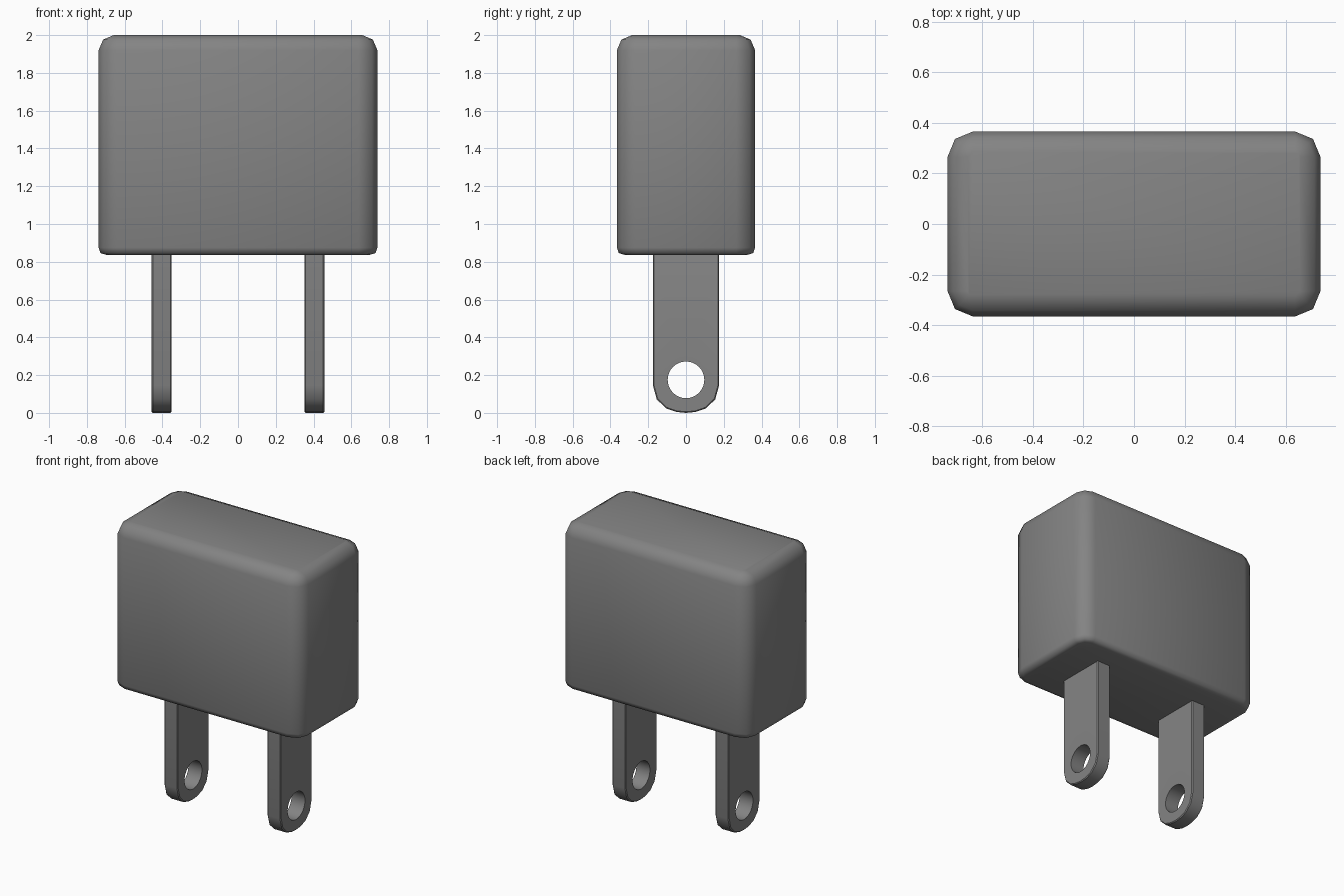
import bpy, bmesh, math

if "Cube" in bpy.data.objects:
    bpy.data.objects.remove(bpy.data.objects["Cube"])

# One flat grey for the whole model
grey = bpy.data.materials.new("mid grey")
grey.diffuse_color = (0.23, 0.23, 0.23, 1)
grey.use_nodes = True
grey.node_tree.nodes["Principled BSDF"].inputs["Base Color"].default_value = grey.diffuse_color


def finish(bm, name, angle):
    bmesh.ops.recalc_face_normals(bm, faces=bm.faces[:])
    me = bpy.data.meshes.new(name)
    bm.to_mesh(me)
    bm.free()
    me.materials.append(grey)
    ob = bpy.data.objects.new(name, me)
    bpy.context.collection.objects.link(ob)
    bpy.ops.object.select_all(action='DESELECT')
    ob.select_set(True)
    bpy.context.view_layer.objects.active = ob
    bpy.ops.object.shade_smooth_by_angle(angle=math.radians(angle))
    return ob


def add_ring(bm, pts):
    return [bm.verts.new(p) for p in pts]


def skin(bm, a, b):
    n = len(a)
    for i in range(n):
        j = (i + 1) % n
        bm.faces.new((a[i], a[j], b[j], b[i]))


def rounded_rect(hx, hy, r, z, seg=2):
    pts = []
    for k, (sx, sy) in enumerate(((1, 1), (-1, 1), (-1, -1), (1, -1))):
        for s in range(seg + 1):
            t = math.pi / 2 * (k + s / seg)
            pts.append((sx * (hx - r) + r * math.cos(t),
                        sy * (hy - r) + r * math.sin(t), z))
    return pts


# Housing: stacked rounded rectangles, small bevel below, larger one above
bm = bmesh.new()
profile = ((0.04, 0.837), (0.01, 0.846), (0.0, 0.875),
           (0.0, 1.92), (0.024, 1.976), (0.08, 2.0))
rings = [add_ring(bm, rounded_rect(0.738 - i, 0.366 - i, 0.1 - i, z))
         for i, z in profile]
for a, b in zip(rings, rings[1:]):
    skin(bm, a, b)
bm.faces.new(rings[0])
bm.faces.new(rings[-1])
finish(bm, "housing", 60)

# Prongs: round-ended blade with a through hole and a fine edge bevel
half = [(0.05, 0.005), (0.106, 0.024), (0.155, 0.072), (0.175, 0.145), (0.175, 0.86)]
outline = [(0, 0)] + half + [(-y, z) for y, z in reversed(half)]
HOLE_Z, HOLE_R, T, B = 0.175, 0.097, 0.053, 0.006


def prong(name, cx):
    bm = bmesh.new()

    def outer(x, inset):
        s = (0.175 - inset) / 0.175
        return add_ring(bm, [(cx + x, y * s, HOLE_Z + (z - HOLE_Z) * s)
                             for y, z in outline])

    def hole(x):
        return add_ring(bm, [(cx + x, HOLE_R * math.cos(i * math.tau / 32),
                              HOLE_Z + HOLE_R * math.sin(i * math.tau / 32))
                             for i in range(32)])

    blades = [outer(-T, B), outer(-T + B, 0), outer(T - B, 0), outer(T, B)]
    for a, b in zip(blades, blades[1:]):
        skin(bm, a, b)
    holes = [hole(-T), hole(T)]
    skin(bm, *holes)
    # flat sides around the hole
    for ring, h, d in ((blades[0], holes[0], -1), (blades[3], holes[1], 1)):
        edges = [bm.edges.get((loop[i - 1], loop[i]))
                 for loop in (ring, h) for i in range(len(loop))]
        bmesh.ops.triangle_fill(bm, edges=edges, use_beauty=True, normal=(d, 0, 0))
    finish(bm, name, 40)


for side, x in (("left", -0.404), ("right", 0.404)):
    prong(side + "_prong", x)
